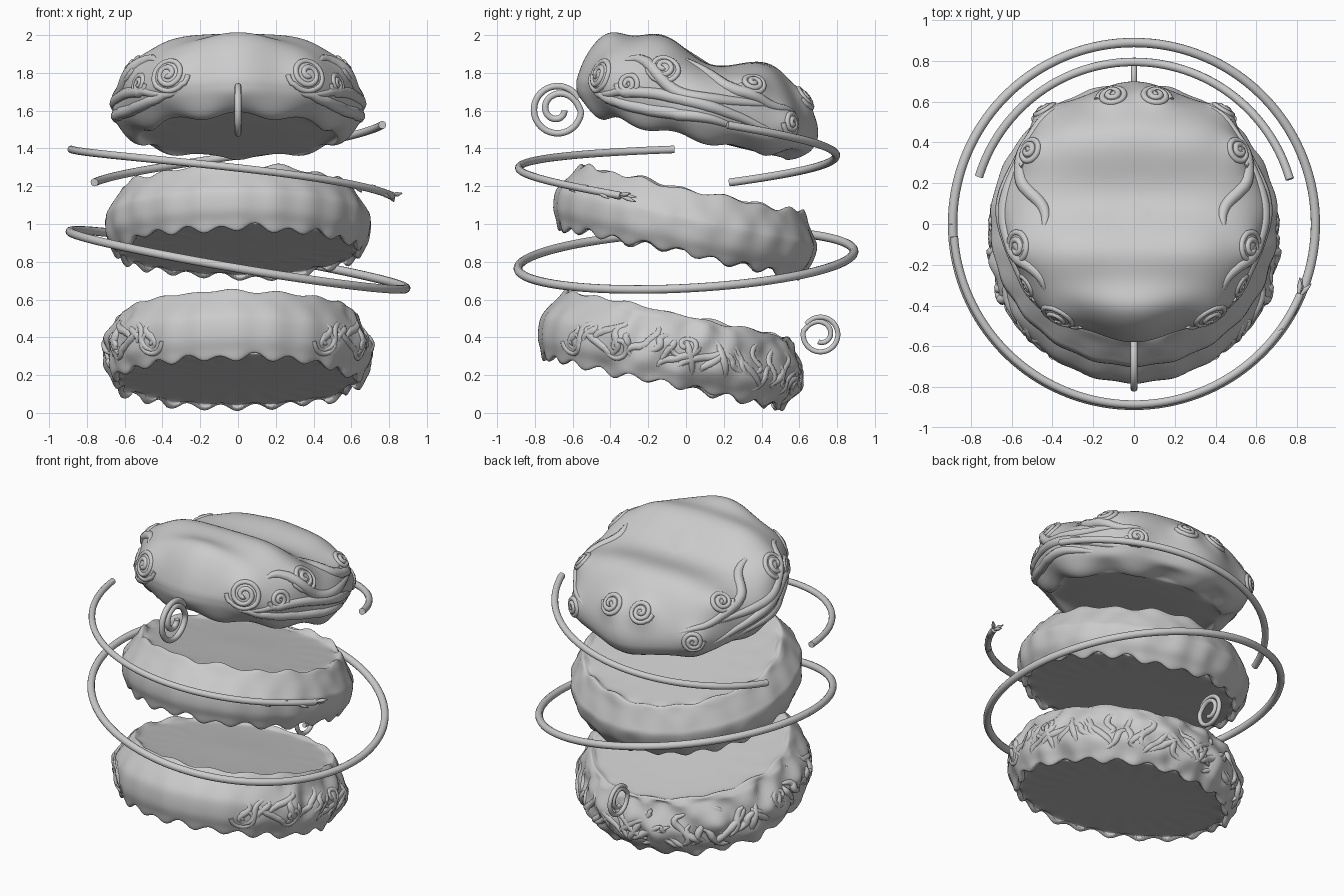
import bpy, bmesh, random
from math import sin, cos, pi, radians, exp
from mathutils import Vector, Matrix, noise
from mathutils.bvhtree import BVHTree

if "Cube" in bpy.data.objects:
    bpy.data.objects.remove(bpy.data.objects["Cube"])

random.seed(4)
N = 176  # points around each slab


def smooth_path(pts, steps):
    """Catmull-Rom through a few points."""
    pts = [Vector(p) for p in pts]
    ext = [pts[0] * 2 - pts[1]] + pts + [pts[-1] * 2 - pts[-2]]
    out = []
    for i in range(1, len(ext) - 2):
        a, b, c, d = ext[i - 1:i + 3]
        for k in range(steps):
            t = k / steps
            out.append(0.5 * (2 * b + (c - a) * t + (2 * a - 5 * b + 4 * c - d) * t * t
                              + (3 * b - a - 3 * c + d) * t ** 3))
    return out + [pts[-1]]


def slab(name, centre, tilt, profile, bulges=()):
    """Tilted lathe whose (r, z) profile varies with the angle."""
    mat = Matrix.Translation(centre) @ Matrix.Rotation(-tilt, 4, 'X')
    bm = bmesh.new()
    cols = []
    for i in range(N):
        a = 2 * pi * i / N
        col = []
        for r, z in profile(a):
            p = mat @ Vector((r * cos(a), r * sin(a), z))
            push = Vector()
            for b, size, amp in bulges:
                for s in (1, -1):
                    d = (p - Vector((s * b[0], b[1], b[2]))).length
                    push += (p - Vector(centre)).normalized() * amp * exp(-(d / size) ** 2)
            col.append(bm.verts.new(p + push))
        cols.append(col)
    for i in range(N):
        a, b = cols[i], cols[(i + 1) % N]
        for j in range(len(a) - 1):
            bm.faces.new((a[j], a[j + 1], b[j + 1], b[j]))
    bmesh.ops.remove_doubles(bm, verts=bm.verts, dist=1e-5)
    bmesh.ops.recalc_face_normals(bm, faces=bm.faces)
    for f in bm.faces:
        f.smooth = True
    me = bpy.data.meshes.new(name)
    bm.to_mesh(me)
    tree = BVHTree.FromBMesh(bm)
    bm.free()
    bpy.context.collection.objects.link(bpy.data.objects.new(name, me))
    return tree


def tubes(name, paths, depth, taper=False, res=3):
    """One curve object holding several round tubes."""
    cu = bpy.data.curves.new(name, 'CURVE')
    cu.dimensions = '3D'
    cu.bevel_depth, cu.bevel_resolution, cu.use_fill_caps = depth, res, True
    for path in paths:
        sp = cu.splines.new('POLY')
        sp.points.add(len(path) - 1)
        for i, p in enumerate(path):
            sp.points[i].co = (*p, 1)
            t = i / (len(path) - 1)
            sp.points[i].radius = max(0.15, sin(pi * t) ** 0.5 if taper else 1)
        sp.use_smooth = True
    bpy.context.collection.objects.link(bpy.data.objects.new(name, cu))


def mirrored(paths):
    return paths + [[Vector((-p[0], p[1], p[2])) for p in path] for path in paths]


def on_surface(tree, path, sink=0.0):
    out = []
    for p in path:
        q, n, _, _ = tree.find_nearest(Vector(p))
        out.append(q - n * sink)
    return out


def surface_spiral(tree, centre, radius, turns=2.3, sink=.004):
    c, n, _, _ = tree.find_nearest(Vector(centre))
    u = n.cross(Vector((0, 0, 1))).normalized()
    v = n.cross(u)
    pts = []
    for i in range(70):
        t = i / 69
        r = radius * (1 - 0.9 * t)
        a = turns * 2 * pi * t
        pts.append(c + u * r * cos(a) + v * r * sin(a))
    return on_surface(tree, pts, sink)


def drum(h, top_wave, rough, seed):
    """Profile of the two lower slabs: scalloped rims, bulged lobed wall."""
    def profile(a):
        f = a + pi / 2
        tooth = cos(22 * f)
        n = noise.noise(Vector((cos(a) * 4, sin(a) * 4, seed)))
        lo = -h - 0.010 - 0.017 * tooth - 0.02 * n
        hi = h + top_wave * (cos(17 * f) + 3 * n)
        g = 0.004 * tooth
        pts = [(0, h - .015), (.3, h - .02), (.54, h - .018), (.585, hi - .008), (.61, hi),
               (.642, h - .05), (.685 + g, h - .12), (.705 + g, 0), (.697 + g, -h * .5),
               (.67 + g, -h * .85), (.65, lo), (.625, lo + .01), (.60, -h + .008),
               (.3, -h + .012), (0, -h + .012)]
        out = []
        back = min(1, max(0, (sin(a) + .75) * 2.5))
        for p in smooth_path([(r, z, 0) for r, z in pts], 4):
            r, z = p.x, p.y
            if r > .62:
                r += rough * back * noise.noise(Vector((cos(a) * 6, sin(a) * 6, z * 9 + seed)))
            out.append((max(r, 0), z))
        out[0], out[-1] = (0, out[0][1]), (0, out[-1][1])
        return out
    return profile


def crown(a):
    """Profile of the top slab: flat dome with cross waves, rounded underside."""
    front = max(0, -sin(a))
    p = 3.5 + 3.5 * front ** 2
    R = .652 - .015 * max(0, sin(a)) + .012 * cos(8 * a)
    out = []
    for i in range(33):
        phi = pi / 2 * (i / 32) ** 1.6
        r = R * sin(phi) ** (2 / p)
        y = r * sin(a)
        if y > -.29:
            top = .402 + .045 * cos(2 * pi * (y - .31) / .6)
        else:
            top = .430 + .017 * cos(2 * pi * (y + .29) / .3)
        out.append((r, .1 + (top - .1) * cos(phi)))
    wave = .016 * cos(9 * (a + pi / 2))
    lo = -.035 + .03 * max(0, sin(a)) + wave
    low = smooth_path([(R, .1, 0), (R - .02, .04, 0), (R - .075, lo + .01, 0),
                       (R - .13, lo - .015, 0), (R - .17, -.03, 0), (.3, -.035, 0),
                       (0, -.035, 0)], 4)
    return out + [(max(q.x, 0), q.y) for q in low[1:-1]] + [(0, -.035)]


# three tilted slabs
low_tree = slab("lower_slab", (0, -.08, .345), radians(12), drum(.18, .005, .035, 3.1))
slab("middle_slab", (0, 0, 1.02), radians(12), drum(.165, .007, .008, 7.7))
swirls = [((.38, -.48, 1.80), .12), ((.56, -.12, 1.82), .105), ((.52, .36, 1.75), .085),
          ((.11, .62, 1.66), .085), ((.42, .52, 1.53), .08), ((.60, -.35, 1.76), .07)]
top_tree = slab("top_slab", (0, .04, 1.5), radians(14), crown,
                [(c, r, .04) for c, r in swirls])

# swirls and flowing ridges carved on the top slab
tubes("top_swirls", mirrored([surface_spiral(top_tree, c, r) for c, r in swirls]), .015)
ridges = [
    [(.35, -.55, 1.66), (.58, -.3, 1.70), (.66, 0, 1.66), (.62, .25, 1.58), (.48, .5, 1.47)],
    [(.48, -.38, 1.93), (.52, -.25, 1.90), (.62, -.05, 1.70), (.62, .2, 1.66), (.45, .52, 1.62)],
    [(.46, .0, 1.93), (.46, .1, 1.87), (.57, .22, 1.75), (.55, .42, 1.66), (.3, .6, 1.55)],
    [(.3, -.6, 1.70), (.5, -.45, 1.62), (.62, -.2, 1.58), (.66, .1, 1.56), (.58, .35, 1.47)],
]
tubes("top_ridges", mirrored([on_surface(top_tree, smooth_path(r, 12), .012) for r in ridges]),
      .034, taper=True)

# tangled leaf relief on the sides and back of the lower slab
tilt = Matrix.Translation((0, -.08, .345)) @ Matrix.Rotation(radians(-12), 4, 'X')
vines = []
for i in range(30):
    a = radians(-48 + 138 * i / 29)
    z0, z1 = random.uniform(-.17, -.05), random.uniform(.03, .16)
    lean, bend = random.uniform(-.35, .35), random.uniform(-.08, .08)
    path = []
    for k in range(20):
        t = k / 19
        b = a + lean * (t - .5) + bend * sin(2 * pi * t)
        path.append(tilt @ Vector((.71 * cos(b), .71 * sin(b), z0 + (z1 - z0) * t)))
    vines.append(on_surface(low_tree, path, .013))
tubes("lower_vines", mirrored(vines), .024, taper=True)
rosettes = [((.47, -.6, .38), .085), ((.63, -.35, .36), .08), ((.70, .0, .36), .09)]
tubes("lower_rosettes", mirrored([surface_spiral(low_tree, c, r, 1.2, .008)
                                  for c, r in rosettes]), .016)


# orbiting rings
def arc(r, a0, a1, height, n=90):
    out = []
    for i in range(n + 1):
        t = i / n
        a = radians(a0 + (a1 - a0) * t)
        out.append((r * cos(a), r * sin(a), height(t, a)))
    return out


tubes("lower_ring", [arc(.89, -180, 180, lambda t, a: .81 - .15 * cos(a) + .045 * sin(a), 140)],
      .023, res=4)
upper = arc(.885, 184, 337, lambda t, a: 1.395 - .085 * t - .16 * t * t)
tubes("upper_front_ring", [upper], .02, res=4)
tubes("upper_back_ring", [arc(.795, 16, 163, lambda t, a: 1.525 - .34 * t + .035 * t * t)],
      .021, res=4)

# barbed tip of the front ring
barbs = []
for i in (-14, -10, -6, -3, -1, -1, -1):
    p = Vector(upper[i])
    d = (p - Vector(upper[i - 1])).normalized()
    side = Vector([random.uniform(-1, 1) for _ in range(3)])
    barbs.append([p - d * .02, p + d * .03 + side * .015, p + d * .065 + side * .03])
tubes("ring_tip_barbs", barbs, .013, taper=True)


# curled tendrils at the front and back
def curl(y, z, r0, r1, start, turns, hold):
    out = []
    for i in range(81):
        t = i / 80
        a = start + turns * 2 * pi * t
        r = r0 if t < hold else r0 + (r1 - r0) * ((t - hold) / (1 - hold)) ** .6
        out.append((0, y + r * cos(a), z + r * sin(a)))
    return out


tubes("front_curl", [curl(-.68, 1.605, .125, .035, .5, 1.9, .48)], .018)
tubes("back_curl", [curl(.712, .415, .092, .04, pi * .8, -1.7, .55)], .014)
